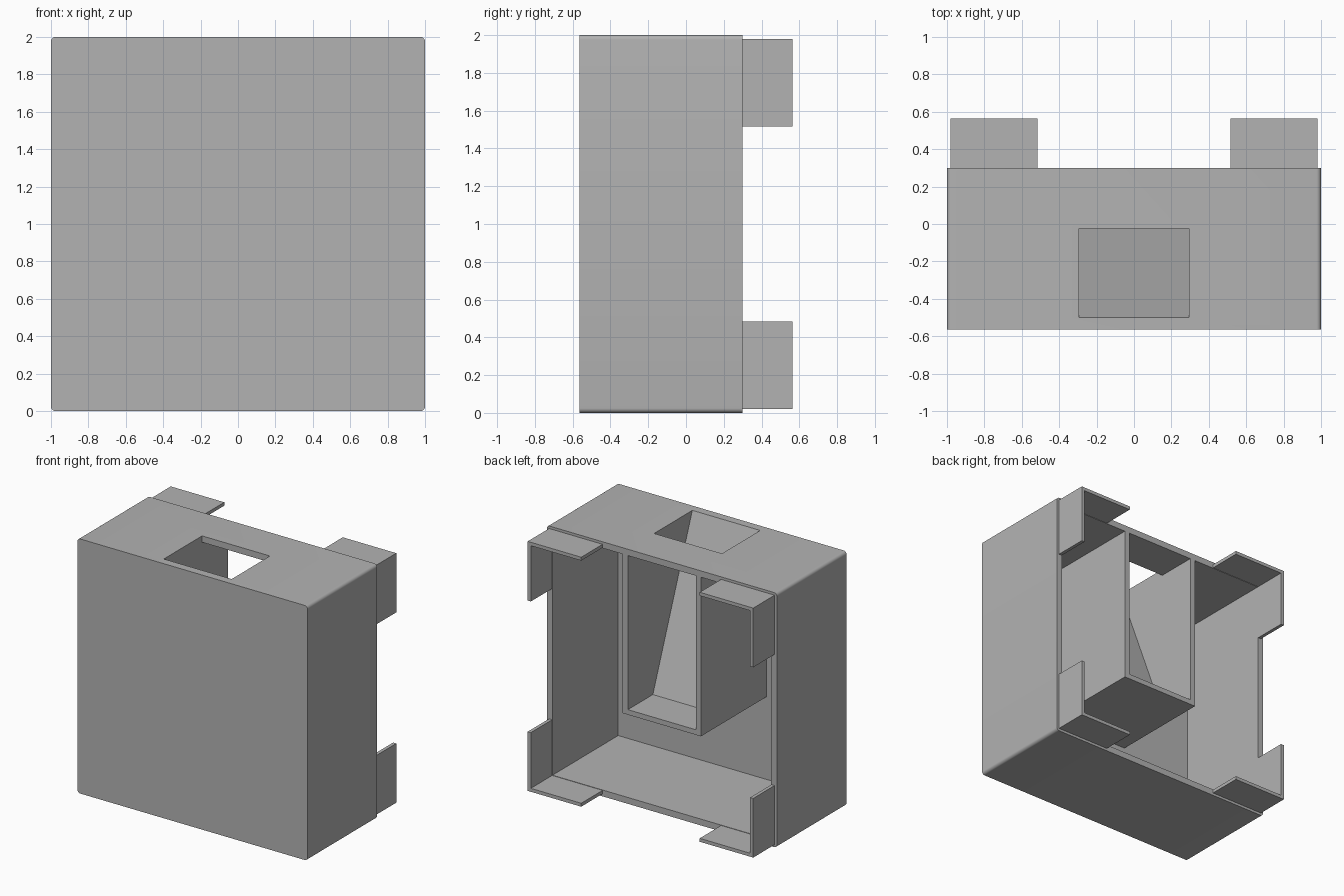
import bpy, bmesh
from math import radians
from mathutils import Vector

default = bpy.data.objects.get("Cube")
if default:
    bpy.data.objects.remove(default, do_unlink=True)

grey = bpy.data.materials.new("plain grey")
grey.use_nodes = True
colour = (0.45, 0.45, 0.45, 1)
grey.diffuse_color = colour
grey.node_tree.nodes["Principled BSDF"].inputs["Base Color"].default_value = colour

WALL = 0.05
FRONT, RIM, BACK = -0.565, 0.30, 0.565
INNER_FRONT = FRONT + WALL
SLOT_X, CHUTE_X = 0.295, 0.34
FLOOR, FLOOR_TOP = 0.70, 0.74


def make_object(name, bm):
    bmesh.ops.recalc_face_normals(bm, faces=bm.faces)
    mesh = bpy.data.meshes.new(name)
    bm.to_mesh(mesh)
    bm.free()
    mesh.materials.append(grey)
    obj = bpy.data.objects.new(name, mesh)
    bpy.context.collection.objects.link(obj)
    return obj


def box(name, x, y, z, radius=0):
    """Box between (low, high) pairs, optionally rounding the edges along y."""
    bm = bmesh.new()
    bmesh.ops.create_cube(bm, size=1)
    for v in bm.verts:
        v.co = Vector([(a + b) / 2 + c * (b - a) for (a, b), c in zip((x, y, z), v.co)])
    if radius:
        edges = [e for e in bm.edges if abs(e.verts[0].co.y - e.verts[1].co.y) > 0.01]
        bmesh.ops.bevel(bm, geom=edges, offset=radius, segments=6, profile=0.5, affect='EDGES')
    return make_object(name, bm)


def activate(obj):
    bpy.ops.object.select_all(action='DESELECT')
    obj.select_set(True)
    bpy.context.view_layer.objects.active = obj


def cut(target, cutter):
    activate(target)
    mod = target.modifiers.new("cut", 'BOOLEAN')
    mod.operation, mod.solver, mod.object = 'DIFFERENCE', 'EXACT', cutter
    bpy.ops.object.modifier_apply(modifier=mod.name)
    bpy.data.objects.remove(cutter, do_unlink=True)


# Housing: rounded box open at the back, with a slot through the top
housing = box("housing", (-1, 1), (FRONT, RIM), (0, 2), radius=0.025)
inside = 1 - WALL
cut(housing, box("cavity_cutter", (-inside, inside), (INNER_FRONT, RIM + 0.2), (WALL, 2 - WALL)))
cut(housing, box("slot_cutter", (-SLOT_X, SLOT_X), (-0.5, -0.025), (1.8, 2.2)))
activate(housing)
bpy.ops.object.shade_smooth_by_angle(angle=radians(30))

# Chute: two side walls and a floor behind the slot
for side, s in (("left", 1), ("right", -1)):
    box(f"chute_{side}_wall", sorted((s * SLOT_X, s * CHUTE_X)),
        (INNER_FRONT, RIM), (FLOOR, 2 - WALL))
box("chute_floor", (-SLOT_X, SLOT_X), (INNER_FRONT, RIM), (FLOOR, FLOOR_TOP))

# Ramp: wedge falling from the front of the slot to the chute floor
profile = [(INNER_FRONT, FLOOR_TOP), (-0.01, FLOOR_TOP), (-0.5, 2),
           (-0.5, 2 - WALL), (INNER_FRONT, 2 - WALL)]
bm = bmesh.new()
face = bm.faces.new([bm.verts.new((-SLOT_X, y, z)) for y, z in profile])
grown = bmesh.ops.extrude_face_region(bm, geom=[face])["geom"]
bmesh.ops.translate(bm, vec=(2 * SLOT_X, 0, 0),
                    verts=[g for g in grown if isinstance(g, bmesh.types.BMVert)])
make_object("chute_ramp", bm)

# Corner brackets: an L of two thin plates at each corner of the back rim
OUT, END, THICK = 0.98, 0.515, 0.027
for side, sx in (("left", 1), ("right", -1)):
    for level, sz in (("top", 1), ("bottom", -1)):
        def span(s, a, b, centre=0):
            return sorted((centre + s * a, centre + s * b))
        name = f"{level}_{side}_bracket"
        box(name + "_upright", span(sx, OUT - THICK, OUT), (RIM, BACK), span(sz, END, OUT, 1))
        box(name + "_shelf", span(sx, END, OUT - THICK), (RIM, BACK), span(sz, OUT - THICK, OUT, 1))
